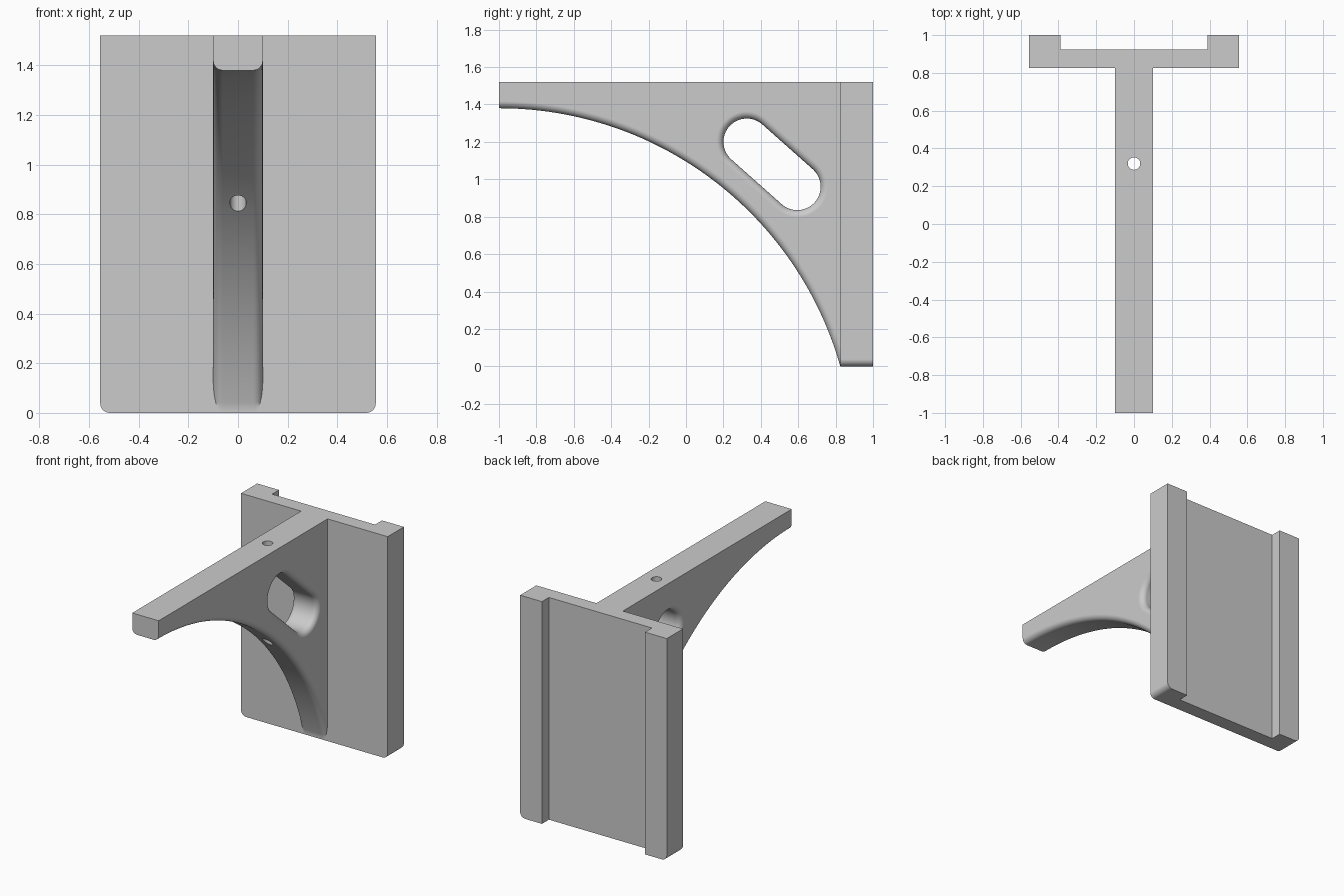
import bpy, bmesh
from math import sin, cos, pi, atan2, hypot, asin, radians
from mathutils import Vector

cube = bpy.data.objects.get("Cube")
if cube:
    bpy.data.objects.remove(cube, do_unlink=True)

HEIGHT = 1.52          # overall height
HALF_W = 0.555         # half width of the back plate
HALF_T = 0.1           # half thickness of the arm
FACE_Y = 0.825         # front face of the back plate
TIP_Z = 1.38           # underside of the arm at its tip
FILLET = 0.038
SEGMENTS = 6

grey = bpy.data.materials.new("plain grey")
grey.use_nodes = True
colour = (0.6, 0.6, 0.6, 1)
grey.diffuse_color = colour
grey.node_tree.nodes["Principled BSDF"].inputs["Base Color"].default_value = colour


def loft(name, rings, round_edge=None):
    """Skin closed rings of points, cap both ends, round the edges picked by a rule."""
    bm = bmesh.new()
    loops = [[bm.verts.new(p) for p in ring] for ring in rings]
    count = len(loops[0])
    for a, b in zip(loops, loops[1:]):
        for i in range(count):
            j = (i + 1) % count
            bm.faces.new((a[i], a[j], b[j], b[i]))
    bm.faces.new(loops[0])
    bm.faces.new(loops[-1])
    bmesh.ops.recalc_face_normals(bm, faces=bm.faces[:])
    if round_edge:
        edges = [e for e in bm.edges if round_edge(*(v.co for v in e.verts))]
        bmesh.ops.bevel(bm, geom=edges, offset=FILLET, segments=SEGMENTS,
                        profile=0.5, affect='EDGES', clamp_overlap=False)
        bmesh.ops.recalc_face_normals(bm, faces=bm.faces[:])
    mesh = bpy.data.meshes.new(name)
    bm.to_mesh(mesh)
    bm.free()
    mesh.materials.append(grey)
    obj = bpy.data.objects.new(name, mesh)
    bpy.context.collection.objects.link(obj)
    return obj


def combine(target, tool, operation):
    """Apply an exact boolean and discard the tool."""
    tool.hide_render = True
    mod = target.modifiers.new(operation.lower(), 'BOOLEAN')
    mod.operation, mod.solver, mod.object = operation, 'EXACT', tool
    bpy.context.view_layer.objects.active = target
    bpy.ops.object.modifier_apply(modifier=mod.name)
    bpy.data.objects.remove(tool, do_unlink=True)


# Back plate: channel section with rounded lower corners
half = [(HALF_W, FACE_Y), (HALF_W, 1), (0.39, 1), (0.39, 0.925)]
section = half + [(-x, y) for x, y in reversed(half)]
bracket = loft("shelf_bracket",
               [[(x, y, z) for x, y in section] for z in (0, HEIGHT)],
               lambda a, b: max(a.z, b.z) < 0.01 and abs(a.x - b.x) < 0.01
               and abs(a.x) > HALF_W - 0.01)

# Arm: web with a circular underside that meets the plate at its foot
span = FACE_Y + 1
centre_z = (TIP_Z ** 2 - span ** 2) / (2 * TIP_Z)
radius = TIP_Z - centre_z
sweep = asin(span / radius)
STEPS = 56
outline = [(radius * sin(sweep * i / STEPS) - 1,
            centre_z + radius * cos(sweep * i / STEPS)) for i in range(STEPS + 1)]
outline += [(0.9, 0.03), (0.9, HEIGHT), (-1, HEIGHT)]


def on_underside(a, b):
    along = abs(a.x - b.x) < 0.01 and abs(a.y - b.y) > 0.001
    return along and max(a.z, b.z) < TIP_Z + 0.01


arm = loft("arm", [[(x, y, z) for y, z in outline] for x in (-HALF_T, HALF_T)],
           on_underside)


# Slanted slot with rims that flare out to the sides of the arm
def pill(x, r, n=24):
    top, low = Vector((0.325, 1.2)), Vector((0.595, 0.96))
    tilt = atan2(low.y - top.y, low.x - top.x)
    ring = []
    for mid, start in ((low, tilt - pi / 2), (top, tilt + pi / 2)):
        for i in range(n + 1):
            t = start + pi * i / n
            ring.append((x, mid.x + r * cos(t), mid.y + r * sin(t)))
    return ring


flare = []
for i in range(SEGMENTS + 1):
    t = pi / 2 * i / SEGMENTS
    flare.append((HALF_T - FILLET + FILLET * sin(t), 0.125 + FILLET * (1 - cos(t))))
flare.append((HALF_T + 0.05, flare[-1][1]))
stations = [(-x, r) for x, r in reversed(flare)] + flare
combine(arm, loft("slot_cutter", [pill(x, r) for x, r in stations]), 'DIFFERENCE')

# Vertical screw hole
circle = [(0.033 * cos(2 * pi * i / 32), 0.32 + 0.033 * sin(2 * pi * i / 32))
          for i in range(32)]
combine(arm, loft("hole_cutter", [[(x, y, z) for x, y in circle] for z in (0.3, 1.8)]),
        'DIFFERENCE')

# Join the arm to the plate and shade
combine(bracket, arm, 'UNION')
bpy.ops.object.select_all(action='DESELECT')
bracket.select_set(True)
bpy.context.view_layer.objects.active = bracket
bpy.ops.object.shade_smooth_by_angle(angle=radians(30))
weighted = bracket.modifiers.new("flat_faces", 'WEIGHTED_NORMAL')
weighted.keep_sharp = True
